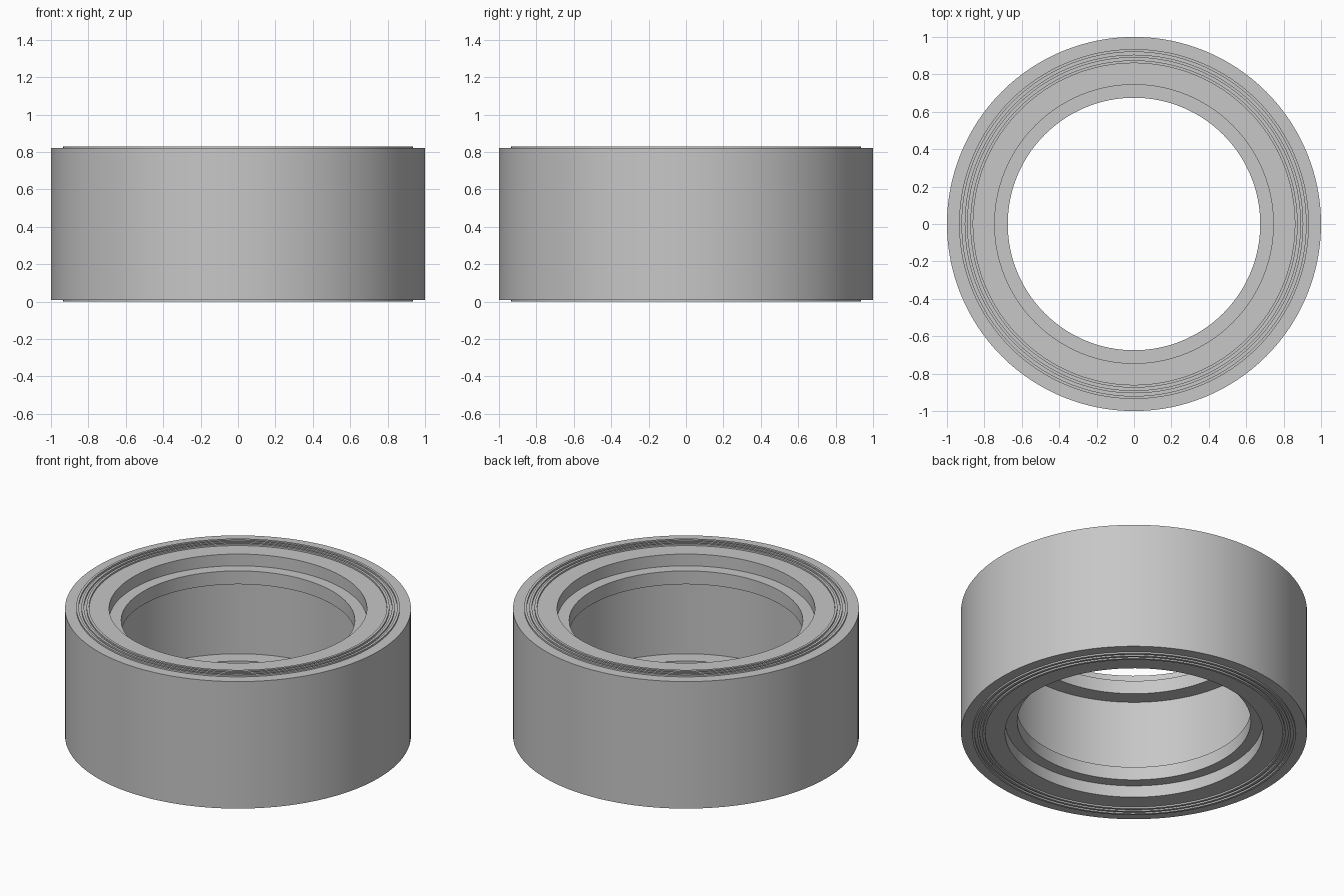
import bpy
import bmesh
import math

cube = bpy.data.objects.get("Cube")
if cube:
    bpy.data.objects.remove(cube, do_unlink=True)

SEGMENTS = 128
MID = 0.415          # mid height, plane of symmetry
FACE = 0.405         # half height of the flat end faces
RIB = 0.415          # half height of the raised ribs
LEDGE = 0.33         # half height of the recessed ledge
LIP = 0.245          # half height of the underside of the inner lip

grey = bpy.data.materials.new("plain_grey")
grey.use_nodes = True
colour = (0.57, 0.57, 0.57, 1.0)
grey.diffuse_color = colour
grey.node_tree.nodes["Principled BSDF"].inputs["Base Color"].default_value = colour

# Upper half of the cross-section, from the outer wall to the inner cavity
upper = [(1.0, FACE)]
for outer in (0.935, 0.905, 0.875):
    inner = outer - 0.015
    upper += [(outer, FACE), (outer, RIB), (inner, RIB), (inner, FACE)]
upper += [(0.745, FACE), (0.745, LEDGE), (0.675, LEDGE), (0.675, LIP), (0.775, LIP)]

# Mirror it to close the loop, then turn it about the vertical axis
profile = upper + [(r, -h) for r, h in reversed(upper)]
bm = bmesh.new()
verts = [bm.verts.new((r, 0, MID + h)) for r, h in profile]
edges = [bm.edges.new((v, verts[(i + 1) % len(verts)])) for i, v in enumerate(verts)]
bmesh.ops.spin(bm, geom=verts + edges, cent=(0, 0, 0), axis=(0, 0, 1),
               angle=math.tau, steps=SEGMENTS, use_merge=True)
bmesh.ops.remove_doubles(bm, verts=bm.verts, dist=0.0001)
bmesh.ops.recalc_face_normals(bm, faces=bm.faces)

mesh = bpy.data.meshes.new("ring_body")
bm.to_mesh(mesh)
bm.free()
mesh.materials.append(grey)
ring = bpy.data.objects.new("ring_body", mesh)
bpy.context.collection.objects.link(ring)

# Smooth walls with crisp rims
bpy.ops.object.select_all(action='DESELECT')
ring.select_set(True)
bpy.context.view_layer.objects.active = ring
bpy.ops.object.shade_smooth_by_angle(angle=math.radians(30))
